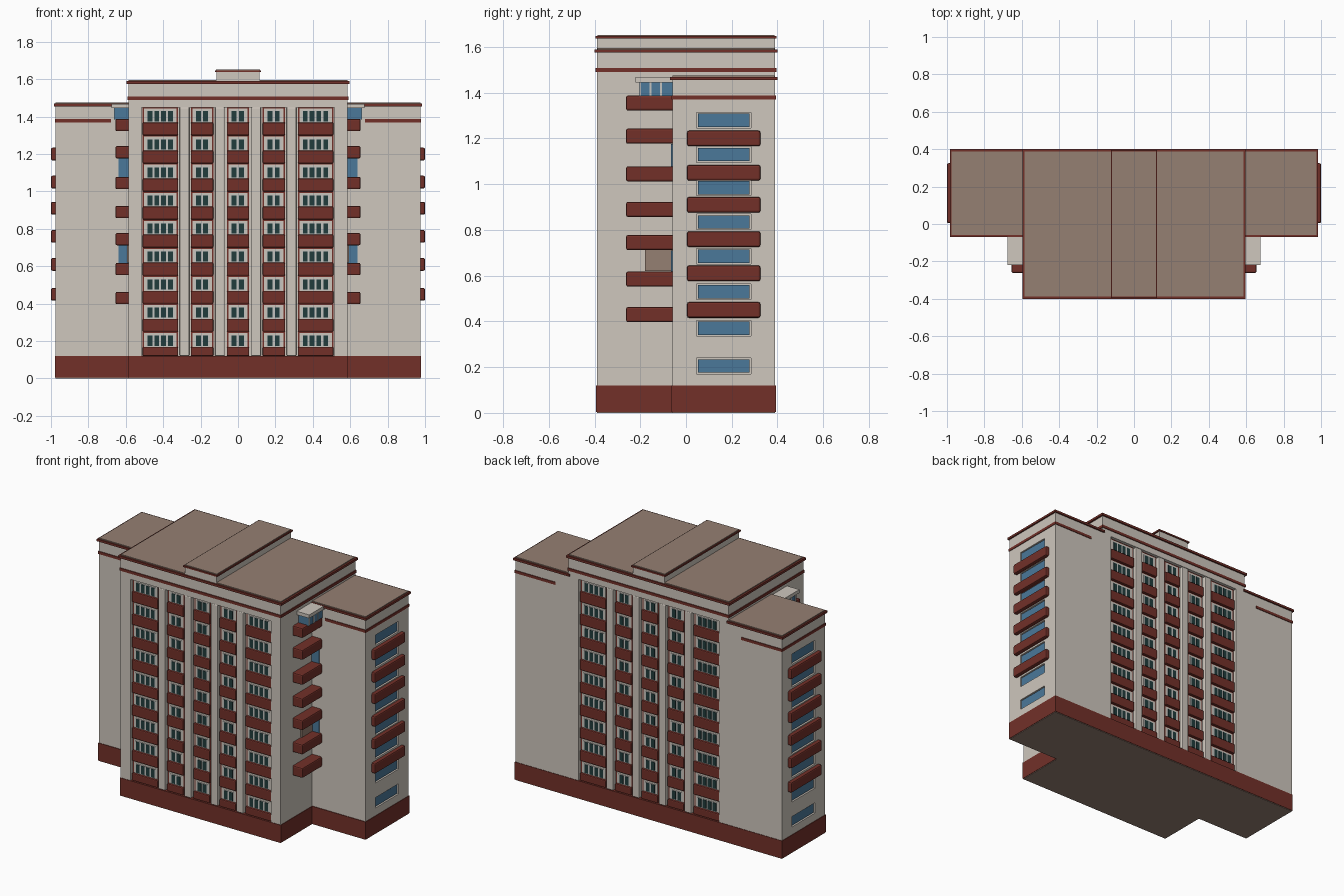
import bpy, bmesh
from mathutils import Vector

cube = bpy.data.objects.get("Cube")
if cube:
    bpy.data.objects.remove(cube, do_unlink=True)


def material(name, rgb):
    m = bpy.data.materials.new(name)
    m.use_nodes = True
    m.diffuse_color = (*rgb, 1)
    m.node_tree.nodes["Principled BSDF"].inputs["Base Color"].default_value = (*rgb, 1)
    m.node_tree.nodes["Principled BSDF"].inputs["Roughness"].default_value = 0.9
    return m


CREAM = material("cream plaster", (0.62, 0.57, 0.51))
RED = material("brick red", (0.17, 0.03, 0.022))
ROOF = material("roof brown", (0.30, 0.215, 0.17))
BLUE = material("blue glass", (0.07, 0.19, 0.32))
DARK = material("dark glass", (0.015, 0.045, 0.045))
PALE = material("pale curtain", (0.55, 0.55, 0.53))


def boxes(name, mat, specs, mx=False, my=False, bevel=0):
    """One object from (x0, x1, y0, y1, z0, z1) boxes, optionally mirrored."""
    if mx:
        specs = specs + [(-b, -a, *r) for a, b, *r in specs]
    if my:
        specs = specs + [(a, b, -d, -c, *r) for a, b, c, d, *r in specs]
    bm = bmesh.new()
    for x0, x1, y0, y1, z0, z1 in specs:
        verts = bmesh.ops.create_cube(bm, size=1)["verts"]
        for v in verts:
            v.co = Vector((x0 + (v.co.x + .5) * (x1 - x0),
                           y0 + (v.co.y + .5) * (y1 - y0),
                           z0 + (v.co.z + .5) * (z1 - z0)))
    if bevel:
        bmesh.ops.bevel(bm, geom=bm.edges[:], offset=bevel, segments=2,
                        profile=0.5, affect='EDGES')
    mesh = bpy.data.meshes.new(name)
    bm.to_mesh(mesh)
    bm.free()
    mesh.materials.append(mat)
    ob = bpy.data.objects.new(name, mesh)
    bpy.context.collection.objects.link(ob)
    return ob


W, D = 0.585, 0.39           # half width and half depth of the tower
WX, WY = 0.975, -0.06        # outer side and front of the wings
BASE, EAVE = 0.12, 1.45      # plinth top and facade top
FACE = D - 0.025             # recessed plane of the window bays

# Tower: core, corner piers, pilasters and frieze
boxes("tower_core", CREAM, [(-W, W, -FACE, FACE, BASE, 1.58)])
boxes("corner_piers", CREAM, [(0.515, W, FACE - 0.02, D, BASE, EAVE)], mx=True, my=True)
boxes("pilasters", CREAM, [(x - 0.026, x + 0.026, FACE - 0.01, D, BASE, EAVE)
                           for x in (0.097, 0.286)], mx=True, my=True, bevel=0.006)
boxes("frieze", CREAM, [(-W, W, -D, D, EAVE, 1.58)])
boxes("frieze_stripe", RED, [(-W - 0.005, W + 0.005, -D - 0.005, D + 0.005, 1.49, 1.508)])
boxes("tower_cornice", RED, [(-W - 0.012, W + 0.012, -D - 0.01, D + 0.01, 1.575, 1.59)])
boxes("tower_roof", ROOF, [(-W, W, -D + 0.002, D - 0.002, 1.585, 1.596)])

# Raised strip along the middle of the roof
boxes("roof_strip", CREAM, [(-0.115, 0.115, -D, D, 1.58, 1.642)])
boxes("roof_strip_cornice", RED, [(-0.124, 0.124, -D - 0.006, D + 0.006, 1.638, 1.648)])
boxes("roof_strip_top", ROOF, [(-0.117, 0.117, -D + 0.002, D - 0.002, 1.645, 1.653)])

# Window bays on the front and back
BAYS = [(-0.51, -0.32, 4), (-0.252, -0.132, 2), (-0.06, 0.06, 2),
        (0.132, 0.252, 2), (0.32, 0.51, 4)]
FLOORS = [0.205 + 0.15 * i for i in range(9)]
panels, spandrels, curtains, panes, reveals = [], [], [], [], []
for x0, x1, count in BAYS:
    panels.append((x0, x1, FACE - 0.01, FACE + 0.004, BASE, EAVE))
    for i, z in enumerate(FLOORS):
        low = BASE if i == 0 else FLOORS[i - 1] + 0.045
        spandrels.append((x0, x1, FACE - 0.01, D - 0.005, low, z - 0.036))
        reveals.append((x0 + 0.008, x1 - 0.008, FACE, FACE + 0.006, z - 0.036, z + 0.038))
        curtains.append((x0 + 0.02, x1 - 0.02, FACE, FACE + 0.008, z - 0.034, z + 0.028))
        step = (x1 - x0 - 0.044) / count
        for k in range(count):
            a = x0 + 0.022 + k * step
            panes.append((a + step * 0.12, a + step * 0.82, FACE, FACE + 0.010,
                          z - 0.03, z + 0.024))
boxes("bay_panels", RED, panels, my=True)
boxes("bay_spandrels", RED, spandrels, my=True, bevel=0.006)
boxes("bay_window_reveals", CREAM, reveals, my=True)
boxes("bay_window_curtains", PALE, curtains, my=True)
boxes("bay_window_panes", DARK, panes, my=True)

# Wings with recessed end windows
wings = boxes("wings", CREAM, [(W - 0.02, WX, WY, D, BASE, 1.46)], mx=True)
END_Z = [0.205, 0.37, 0.53, 0.685, 0.835, 0.985, 1.13, 1.28]
cutter = boxes("window_cutter", CREAM, [(WX - 0.015, WX + 0.05, 0.045, 0.285, z - 0.034, z + 0.034)
                                        for z in END_Z], mx=True)
cutter.hide_render = True
cutter.hide_viewport = True
cut = wings.modifiers.new("window openings", 'BOOLEAN')
cut.object = cutter
cut.operation = 'DIFFERENCE'
cut.solver = 'EXACT'
boxes("wing_end_windows", BLUE, [(WX - 0.02, WX - 0.006, 0.052, 0.278, z - 0.029, z + 0.029)
                                 for z in END_Z], mx=True)
boxes("wing_end_balconies", RED, [(WX - 0.01, 1.0, 0.005, 0.325, z - 0.034, z + 0.034)
                                  for z in (0.45, 0.61, 0.76, 0.91, 1.05, 1.20)],
      mx=True, bevel=0.008)
boxes("wing_stripe", RED, [(0.68, WX + 0.004, WY - 0.004, D + 0.004, 1.37, 1.388)], mx=True)
boxes("wing_cornice", RED, [(W - 0.01, WX + 0.01, WY - 0.01, D + 0.01, 1.455, 1.469)], mx=True)
boxes("wing_roof", ROOF, [(W - 0.01, WX, WY, D - 0.002, 1.46, 1.475)], mx=True)

# Balconies in the corners between tower and wings
boxes("corner_balconies", RED, [(W - 0.01, 0.655, -0.262, WY + 0.01, z - 0.033, z + 0.033)
                                for z in (0.43, 0.585, 0.745, 0.89, 1.045, 1.21, 1.355)],
      mx=True, bevel=0.008)
boxes("corner_doors", BLUE, [(W, 0.64, WY - 0.006, WY + 0.01, z0, z1)
                             for z0, z1 in ((0.618, 0.71), (1.078, 1.175))], mx=True)
boxes("corner_screens", ROOF, [(W - 0.01, W + 0.008, -0.18, WY, 0.62, 0.715)], mx=True)
boxes("corner_loggia", BLUE, [(W - 0.01, 0.66, -0.205, WY + 0.01, 1.385, 1.447)], mx=True)
boxes("loggia_mullions", PALE, [(0.65, 0.664, y - 0.004, y + 0.004, 1.385, 1.447)
                                for y in (-0.2, -0.155, -0.11)], mx=True)
boxes("loggia_roof", CREAM, [(W - 0.01, 0.675, -0.22, WY + 0.01, 1.445, 1.468)], mx=True)

# Plinth and underside
boxes("plinth", RED, [(-W - 0.003, W + 0.003, -D - 0.003, D + 0.003, 0.004, BASE),
                      (W - 0.05, WX + 0.003, WY - 0.004, D + 0.003, 0.004, BASE),
                      (-WX - 0.003, -W + 0.05, WY - 0.004, D + 0.003, 0.004, BASE)])
boxes("underside", ROOF, [(-W, W, -D, WY, 0, 0.01), (-WX, WX, WY, D, 0, 0.01)])
